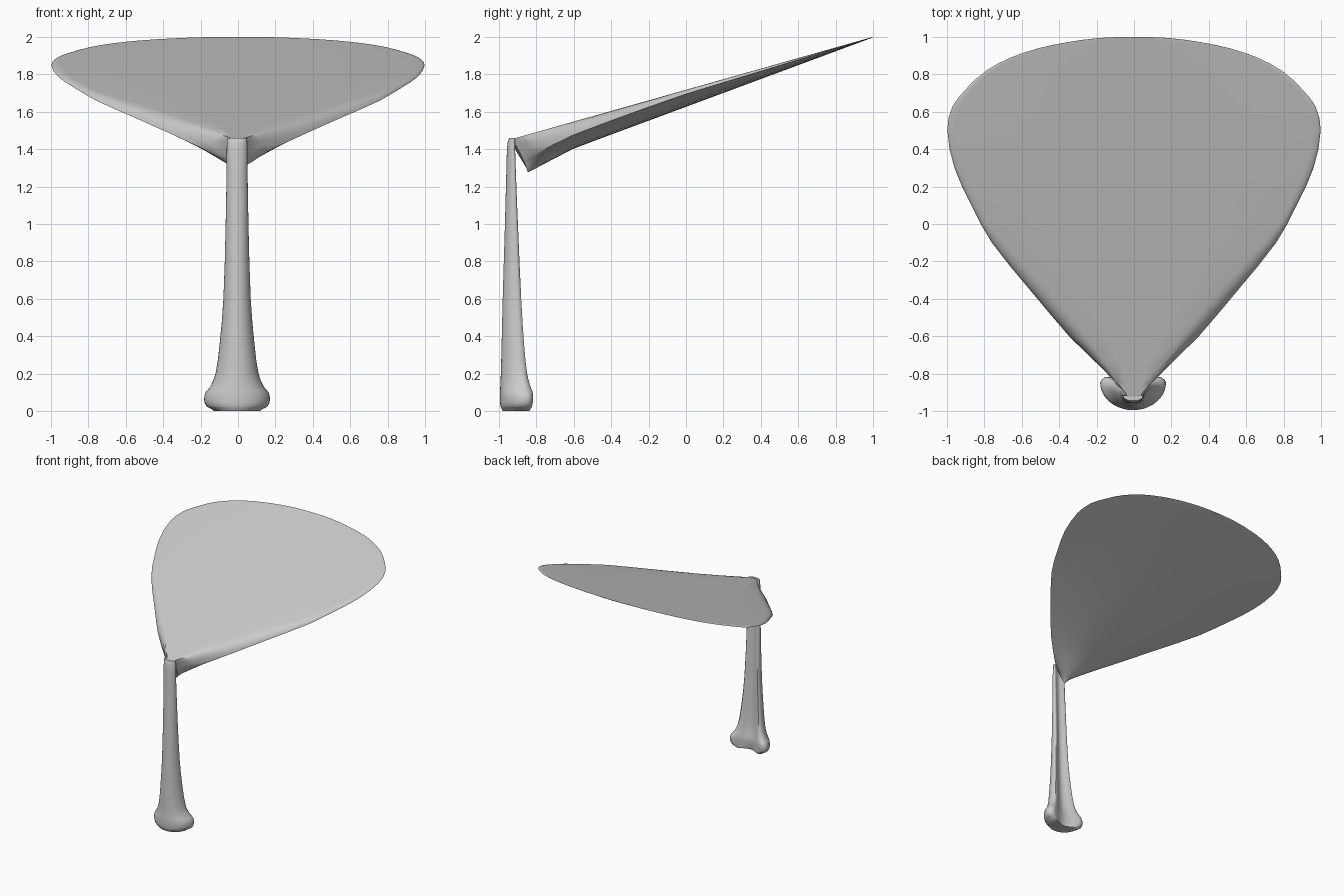
import bpy, bmesh, math

if "Cube" in bpy.data.objects:
    bpy.data.objects.remove(bpy.data.objects["Cube"])


def interp(table, v):
    # piecewise smooth lookup (Catmull-Rom) over rows keyed by first column
    n = len(table)
    for i in range(n - 1):
        a, b = table[i], table[i + 1]
        if v <= b[0] or i == n - 2:
            f = min(1, max(0, (v - a[0]) / (b[0] - a[0])))
            p, q = table[max(0, i - 1)], table[min(n - 1, i + 2)]
            h = b[0] - a[0]
            out = []
            for k in range(1, len(a)):
                m0 = (b[k] - p[k]) / (b[0] - p[0]) * h
                m1 = (q[k] - a[k]) / (q[0] - a[0]) * h
                out.append((2*f**3 - 3*f*f + 1) * a[k] + (f**3 - 2*f*f + f) * m0
                           + (3*f*f - 2*f**3) * b[k] + (f**3 - f*f) * m1)
            return out


def loft(name, rings, angle):
    bm = bmesh.new()
    vs = [[bm.verts.new(p) for p in r] for r in rings]
    n = len(rings[0])
    for a, b in zip(vs, vs[1:]):
        for i in range(n):
            j = (i + 1) % n
            bm.faces.new((a[i], a[j], b[j], b[i]))
    bm.faces.new(vs[0][::-1])
    bm.faces.new(vs[-1])
    bmesh.ops.recalc_face_normals(bm, faces=bm.faces)
    me = bpy.data.meshes.new(name)
    bm.to_mesh(me)
    bm.free()
    ob = bpy.data.objects.new(name, me)
    bpy.context.collection.objects.link(ob)
    bpy.context.view_layer.objects.active = ob
    ob.select_set(True)
    bpy.ops.object.shade_smooth_by_angle(angle=math.radians(angle))
    ob.select_set(False)
    return ob


# Tilted teardrop plate: flat top, rounded sides, shallow hull underneath
widths = [(-.945, .03), (-.9, .075), (-.85, .135), (-.61, .34), (-.36, .55), (-.1, .76),
          (.1, .87), (.3, .96), (.5, .998), (.63, .97), (.73, .89), (.82, .79),
          (.89, .66), (.94, .51), (.975, .34), (.995, .18), (1.0, .06)]


def plate_ring(y):
    w = interp(widths, y)[0]
    top = 1.46 + .283 * (y + .91)
    t = .088 * (1 - y) + .003
    rim = t * (.25 - .4 * min(y, 0))
    inset = min(.97, max(.6, .95 + .35 * min(y, 0)))
    half = [(0, 0), (inset * .5, 0), (inset, 0)]
    half += [(inset + (1 - inset) * math.sin(a), rim * (1 - math.cos(a)))
             for a in (math.pi / 8 * k for k in range(1, 5))]
    half += [(f, rim + (t - rim) * (1 - f * f)) for f in (.93, .8, .6, .4, .2, 0)]
    # undercut of the front tip
    cut = .1 * max(0, (-.6 - y) / .345)
    pts = [(w * f, y + cut * (d / t) ** .6, top - d) for f, d in half]
    return pts + [(-x, yy, z) for x, yy, z in pts[-2:0:-1]]


ys = []
for a, b in zip(widths, widths[1:]):
    ys += [a[0], (a[0] + b[0]) / 2]
ys.append(1.0)
loft("plate", [plate_ring(y) for y in ys], 40)

# Stem with flared foot: rows of height, half width, front y, back y
rows = [(.01, .135, -.985, -.83), (.025, .163, -.992, -.822), (.06, .176, -.995, -.816),
        (.1, .168, -.995, -.818), (.13, .143, -.993, -.83), (.2, .115, -.99, -.848),
        (.35, .094, -.986, -.864), (.6, .073, -.98, -.88), (1.0, .061, -.968, -.898),
        (1.3, .056, -.96, -.91), (1.43, .055, -.955, -.914), (1.46, .053, -.945, -.916)]


def stem_ring(z):
    hw, yf, yb = interp(rows, z)
    d = yb - yf
    side = yb - .18 * d
    pts = [(-hw * math.cos(a), side - (side - yf) * math.sin(a))
           for a in (math.pi * k / 20 for k in range(21))]
    # shallow hollow back between two rounded lobes
    back = [(.96, .1), (.85, .01), (.7, .02), (.45, .14), (.2, .23)]
    pts += [(hw * f, yb - d * g) for f, g in back] + [(0, yb - d * .26)]
    pts += [(-hw * f, yb - d * g) for f, g in back[::-1]]
    return [(x - .005, y, z) for x, y in pts]


zs = []
for a, b in zip(rows, rows[1:]):
    zs += [a[0], (a[0] + b[0]) / 2]
zs.append(1.46)
rings = [stem_ring(z) for z in zs]
# rounded underside of the foot
foot = [(x * .92, -.91 + (y + .91) * .92, 0) for x, y, z in rings[0]]
loft("stem", [foot] + rings, 50)
